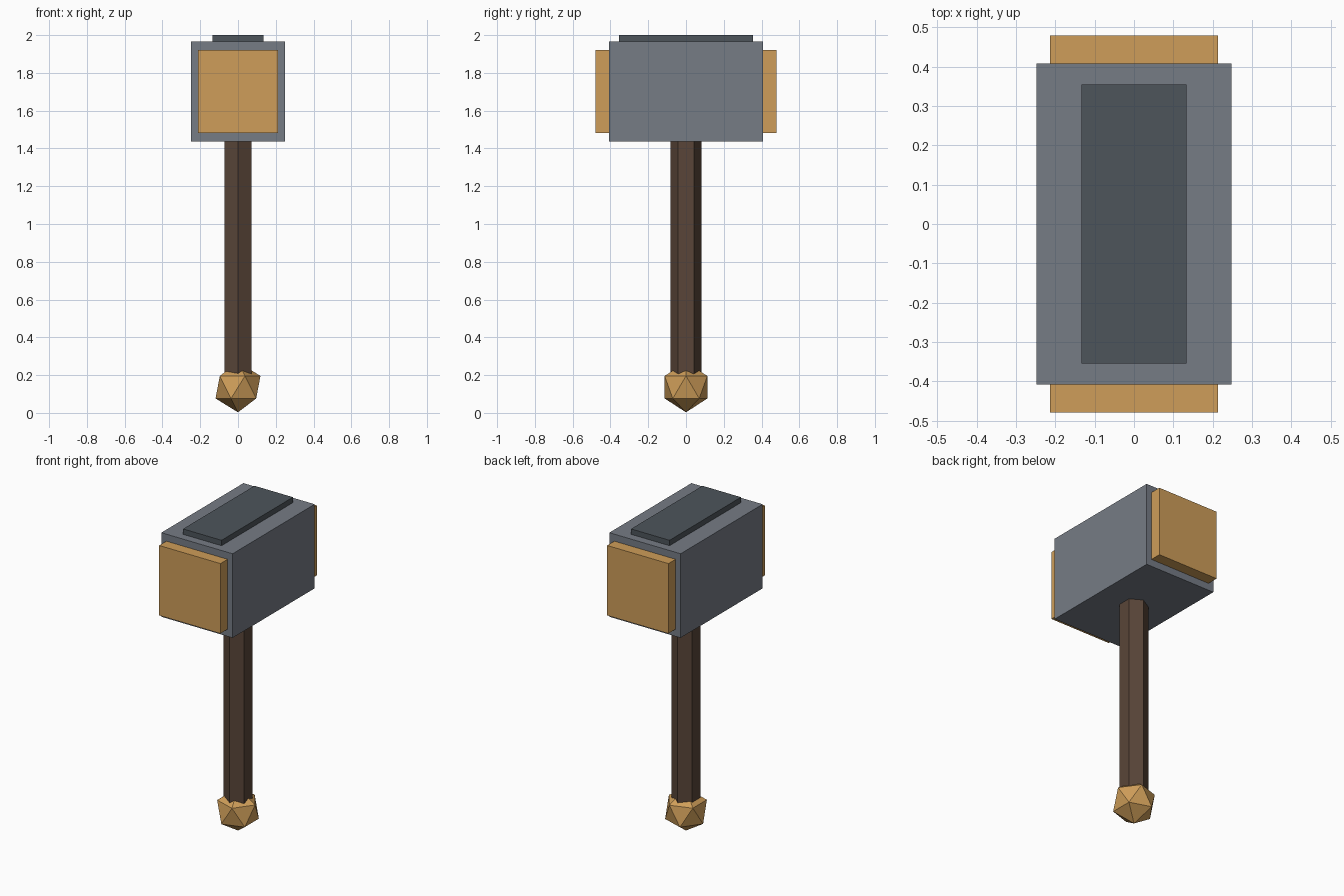
import bpy

if "Cube" in bpy.data.objects:
    bpy.data.objects.remove(bpy.data.objects["Cube"])


def material(name, rgb):
    m = bpy.data.materials.new(name)
    m.diffuse_color = (*rgb, 1)
    m.use_nodes = True
    m.node_tree.nodes["Principled BSDF"].inputs["Base Color"].default_value = m.diffuse_color
    return m


steel = material("steel", (0.18, 0.2, 0.235))
dark_steel = material("dark_steel", (0.075, 0.09, 0.105))
brass = material("brass", (0.62, 0.34, 0.1))
wood = material("wood", (0.1, 0.06, 0.04))


def finish(name, mat):
    ob = bpy.context.object
    ob.name = ob.data.name = name
    ob.data.materials.append(mat)
    return ob


def box(name, lo, hi, mat):
    centre = [(a + b) / 2 for a, b in zip(lo, hi)]
    bpy.ops.mesh.primitive_cube_add(size=1, location=centre)
    ob = finish(name, mat)
    ob.scale = [b - a for a, b in zip(lo, hi)]
    bpy.ops.object.transform_apply(location=False, rotation=False, scale=True)
    return ob


# Head block with a raised plate on top
box("head", (-0.248, -0.408, 1.437), (0.248, 0.408, 1.966), steel)
box("top_plate", (-0.134, -0.355, 1.95), (0.134, 0.355, 2.0), dark_steel)

# Striking faces at both ends
for name, y0, y1 in (("front_face", -0.479, -0.39), ("back_face", 0.39, 0.479)):
    box(name, (-0.213, y0, 1.482), (0.213, y1, 1.922), brass)

# Six-sided handle, corners pointing front and back
z0, z1 = 0.13, 1.46
bpy.ops.mesh.primitive_cylinder_add(vertices=6, radius=0.083, depth=z1 - z0,
                                    location=(0, 0, (z0 + z1) / 2))
finish("handle", wood)

# Faceted pommel
bpy.ops.mesh.primitive_ico_sphere_add(subdivisions=1, radius=0.133,
                                      location=(0, 0, 0.136))
finish("pommel", brass)
